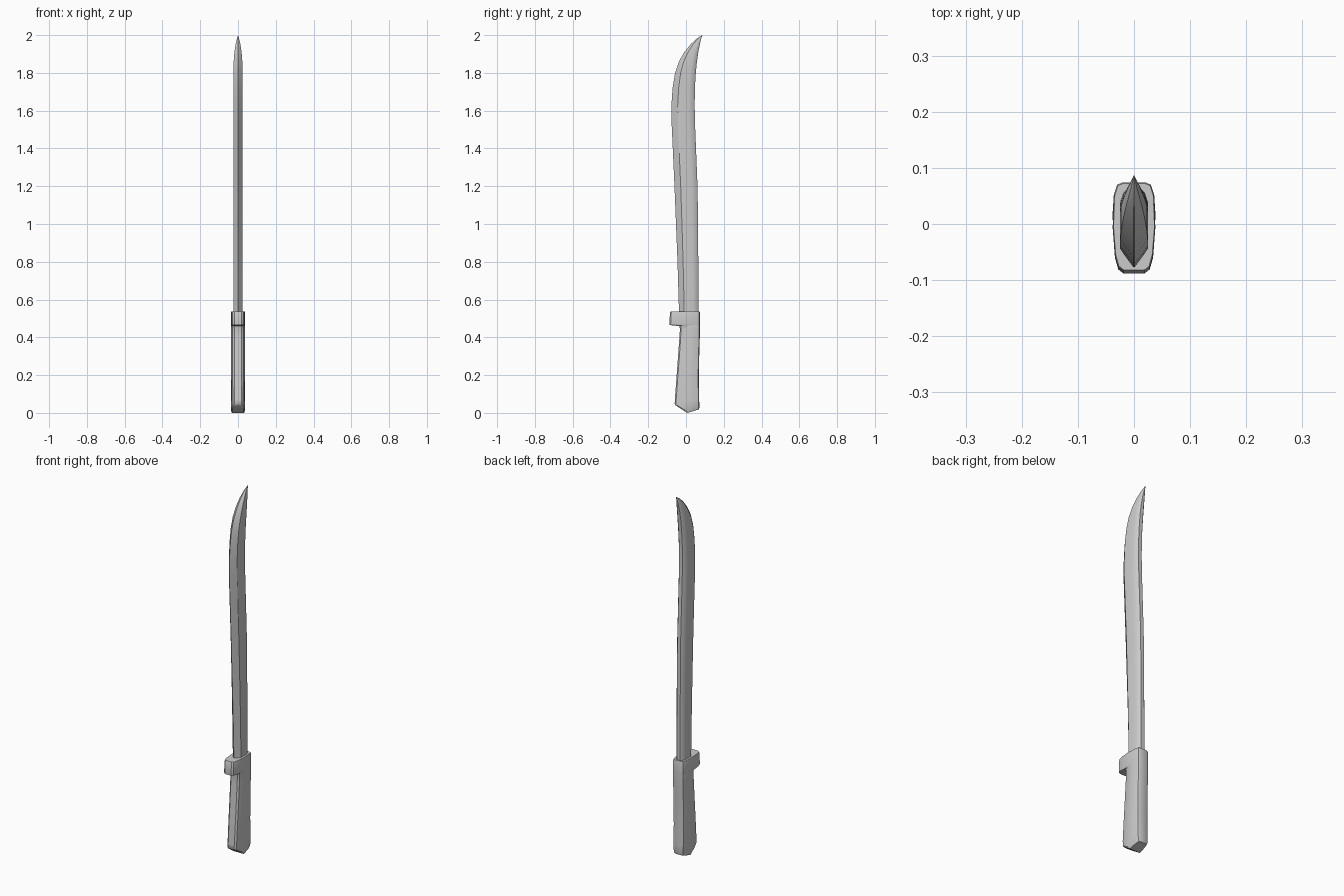
import bpy, bmesh

if "Cube" in bpy.data.objects:
    bpy.data.objects.remove(bpy.data.objects["Cube"])


def loft(name, rings, angle):
    """Skin a stack of mirrored rings; each ring is a half outline from front to back."""
    bm = bmesh.new()
    loops = []
    for half in rings:
        full = half + [(-x, y, z) for x, y, z in reversed(half)]
        loops.append([bm.verts.new(p) for p in full])
    n = len(loops[0])
    for a, b in zip(loops, loops[1:]):
        for i in range(n):
            j = (i + 1) % n
            bm.faces.new((a[i], a[j], b[j], b[i]))
    # end caps, as strips joining the mirrored halves
    for ring in (loops[0], loops[-1]):
        for i in range(n // 2 - 1):
            bm.faces.new((ring[i], ring[i + 1], ring[n - 2 - i], ring[n - 1 - i]))
    bmesh.ops.remove_doubles(bm, verts=bm.verts, dist=0.0004)
    bmesh.ops.recalc_face_normals(bm, faces=bm.faces)
    me = bpy.data.meshes.new(name)
    bm.to_mesh(me)
    bm.free()
    ob = bpy.data.objects.new(name, me)
    bpy.context.collection.objects.link(ob)
    bpy.ops.object.select_all(action='DESELECT')
    ob.select_set(True)
    bpy.context.view_layer.objects.active = ob
    bpy.ops.object.shade_smooth_by_angle(angle=angle)
    return ob


# blade: height, front edge, back edge, half thickness
blade = [(0.50, -0.036, 0.066, 0.025), (0.80, -0.045, 0.065, 0.025),
         (1.00, -0.053, 0.064, 0.025), (1.20, -0.061, 0.061, 0.025),
         (1.40, -0.070, 0.053, 0.025), (1.55, -0.077, 0.047, 0.025),
         (1.63, -0.077, 0.046, 0.025), (1.72, -0.071, 0.047, 0.025),
         (1.80, -0.058, 0.052, 0.0245), (1.86, -0.038, 0.058, 0.023),
         (1.91, -0.009, 0.065, 0.019), (1.95, 0.023, 0.073, 0.013),
         (1.98, 0.055, 0.080, 0.006), (2.00, 0.085, 0.087, 0.0003)]
# fraction of chord, fraction of thickness: keen front, flat sides, narrow spine
blade_section = [(0.0, 0.04), (0.14, 0.56), (0.27, 1.0), (0.73, 1.0), (0.90, 0.78), (1.0, 0.4)]
loft("blade", [[(t * w, f + (b - f) * c, z) for c, w in blade_section]
               for z, f, b, t in blade], 0.5)


# handle with finger guard: height, front, back, width factor
def handle_ring(z, f, b, s, slanted=False):
    m = (f + b) / 2
    half = [(0.019, f), (0.028, f + 0.007), (0.034, f + 0.028), (0.038, m),
            (0.036, b - 0.022), (0.030, b - 0.004), (0.021, b)]
    if slanted:  # pommel underside dips to a low point in the middle
        return [(x * s, y, 0.04 * (m - y) / (m - f) if y < m else 0.018 * (y - m) / (b - m))
                for x, y in half]
    return [(x * s, y, z) for x, y in half]


handle = [(0.070, -0.059, 0.070, 0.98), (0.18, -0.051, 0.068, 1.0),
          (0.30, -0.042, 0.070, 1.0), (0.40, -0.035, 0.073, 1.0),
          (0.445, -0.032, 0.074, 1.0), (0.460, -0.036, 0.074, 1.0),
          (0.465, -0.087, 0.074, 0.98), (0.470, -0.088, 0.074, 1.0),
          (0.53, -0.085, 0.074, 1.0), (0.538, -0.082, 0.072, 0.96)]
rings = [handle_ring(0, -0.055, 0.068, 0.82, True)]
rings.append([(x * 1.15, -0.0015 + y * 1.06, z + 0.008) for x, y, z in rings[0]])
rings += [handle_ring(*h) for h in handle]
loft("handle_with_guard", rings, 0.6)
